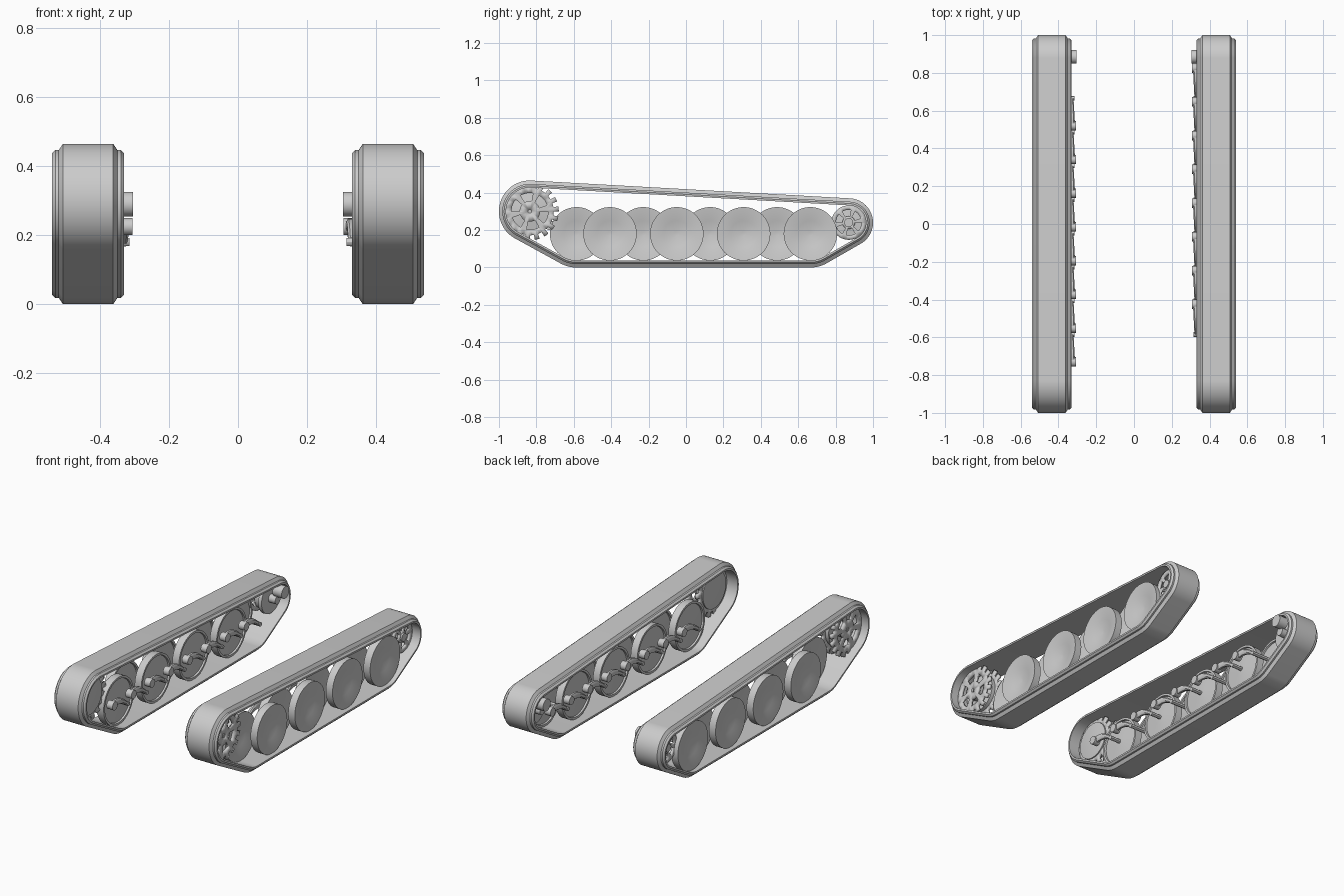
import bpy, bmesh, math
from mathutils import Vector

if "Cube" in bpy.data.objects:
    bpy.data.objects.remove(bpy.data.objects["Cube"])

STEEL = bpy.data.materials.new("plain_grey")
STEEL.use_nodes = True
GREY = (0.6, 0.6, 0.6, 1)
STEEL.diffuse_color = GREY
STEEL.node_tree.nodes["Principled BSDF"].inputs["Base Color"].default_value = GREY

SPROCKET = Vector((-0.835, 0.30))
IDLER = Vector((0.87, 0.24))
WHEEL_Z, WHEEL_R = 0.18, 0.143
WHEEL_Y = [-0.585 + 0.1786 * i for i in range(8)]


def finish(name, bm, smooth=30, solid=0):
    bmesh.ops.recalc_face_normals(bm, faces=bm.faces)
    mesh = bpy.data.meshes.new(name)
    bm.to_mesh(mesh)
    bm.free()
    ob = bpy.data.objects.new(name, mesh)
    bpy.context.collection.objects.link(ob)
    mesh.materials.append(STEEL)
    if solid:
        mod = ob.modifiers.new("thickness", "SOLIDIFY")
        mod.thickness, mod.offset = solid, 0
    if smooth:
        bpy.ops.object.select_all(action="DESELECT")
        bpy.context.view_layer.objects.active = ob
        ob.select_set(True)
        bpy.ops.object.shade_smooth_by_angle(angle=math.radians(smooth))
    return ob


def skin(bm, rings, closed):
    """Bridge successive rings of vertices with quads."""
    count = len(rings)
    for i in range(count if closed else count - 1):
        a, b = rings[i], rings[(i + 1) % count]
        for j in range(len(a)):
            k = (j + 1) % len(a)
            bm.faces.new((a[j], a[k], b[k], b[j]))


def lathe(name, side, center, profile, n=40):
    """Spin (x, radius) points about a sideways axle; ends are capped."""
    bm = bmesh.new()
    rings = []
    for x, r in profile:
        angles = [math.tau * i / n for i in range(n)]
        rings.append([bm.verts.new((side * x, center[0] + r * math.cos(t),
                                    center[1] + r * math.sin(t))) for t in angles])
    skin(bm, rings, False)
    bm.faces.new(rings[0])
    bm.faces.new(rings[-1])
    return finish(name, bm)


def cylinder(name, side, center, x0, x1, r, n=20):
    return lathe(name, side, center, [(x0, r), (x1, r)], n)


def polar_plate(name, side, center, x, thick, radii, keep, n=72):
    """Flat plate of polar cells; keep(ring, cell) leaves holes and teeth."""
    bm = bmesh.new()
    rings = [[bm.verts.new((side * x, center[0] + r * math.cos(math.tau * i / n),
                            center[1] + r * math.sin(math.tau * i / n)))
              for i in range(n)] for r in radii]
    for k in range(len(radii) - 1):
        for i in range(n):
            if keep(k, i):
                j = (i + 1) % n
                bm.faces.new((rings[k][i], rings[k][j], rings[k + 1][j], rings[k + 1][i]))
    loose = [v for v in bm.verts if not v.link_faces]
    bmesh.ops.delete(bm, geom=loose, context="VERTS")
    return finish(name, bm, 30, thick)


def track(name, side):
    """Belt wrapped around the sprocket, idler and the two end wheels."""
    circles = [(SPROCKET, 0.165), (IDLER, 0.13),
               (Vector((WHEEL_Y[0], WHEEL_Z)), WHEEL_Z),
               (Vector((WHEEL_Y[-1], WHEEL_Z)), WHEEL_Z)]
    half = [(0.073, 0), (0.085, 0.018), (0.095, 0.018), (0.105, 0.028), (0.105, 0.038)]
    section = half + [(-x, d) for x, d in reversed(half)]
    bm = bmesh.new()
    rings = []
    for i in range(144):
        t = math.tau * i / 144
        n = Vector((math.cos(t), math.sin(t)))
        c, r = max(circles, key=lambda q: q[0].dot(n) + q[1])
        ring = []
        for x, d in section:
            p = c + n * (r - d)
            ring.append(bm.verts.new((side * (0.435 + x), p.x, p.y)))
        rings.append(ring)
    skin(bm, rings, True)
    return finish(name, bm, 25)


def swing_arm(name, side, y0, y1):
    """Curved, tapering arm from the wheel axle up to its pivot."""
    bm = bmesh.new()
    rings = []
    for i in range(9):
        t = i / 8
        y = y0 + (y1 - y0) * t
        z = WHEEL_Z + 0.045 * t + 0.022 * math.sin(math.pi * t)
        x, h, w = 0.332 - 0.008 * t, 0.013 + 0.008 * t, 0.012
        rings.append([bm.verts.new((side * (x + a * w), y, z + b * h))
                      for a, b in ((-1, -0.5), (-0.5, -1), (0.5, -1), (1, -0.5),
                                   (1, 0.5), (0.5, 1), (-0.5, 1), (-1, 0.5))])
    skin(bm, rings, False)
    bm.faces.new(rings[0])
    bm.faces.new(rings[-1])
    return finish(name, bm, 35)


for side, label in ((1, "left"), (-1, "right")):
    track(label + "_track", side)

    # Interleaved dished road wheels, each with an axle and a trailing arm
    for i, y in enumerate(WHEEL_Y):
        c = (y, WHEEL_Z)
        x = 0.49 if i % 2 else 0.405
        tag = f"{label}_{i + 1}"
        lathe("road_wheel_" + tag, side, c,
              [(x - 0.022, 0.01), (x - 0.02, 0.04), (x - 0.012, 0.128), (x - 0.022, 0.13),
               (x - 0.022, WHEEL_R), (x + 0.022, WHEEL_R), (x + 0.022, 0.138),
               (x + 0.004, 0.07), (x - 0.006, 0.01)], 48)
        cylinder("wheel_axle_" + tag, side, c, 0.315, x - 0.015, 0.012, 12)
        pivot = y + (0.16 if side > 0 else -0.145)
        swing_arm("swing_arm_" + tag, side, y, pivot)
        cylinder("arm_pivot_" + tag, side, (pivot, 0.225), 0.306, 0.345, 0.025, 16)

    # Drive sprocket: two toothed plates with six openings around a drum
    def sprocket_cell(ring, cell):
        if ring == 1:
            return cell % 12 < 4
        return ring < 3 or cell % 4 < 2

    for part, x in (("outer", 0.485), ("inner", 0.41)):
        polar_plate(f"{label}_{part}_sprocket", side, SPROCKET, x, 0.016,
                    (0.01, 0.055, 0.098, 0.128, 0.155), sprocket_cell)
    lathe(label + "_sprocket_drum", side, SPROCKET,
          [(0.385, 0.04), (0.395, 0.11), (0.44, 0.11), (0.45, 0.05), (0.492, 0.05)])

    # Idler: spoked face, rim, backing disc and hub
    polar_plate(label + "_idler_face", side, IDLER, 0.478, 0.014,
                (0.01, 0.034, 0.068, 0.092),
                lambda ring, cell: ring != 1 or cell % 12 < 4)
    lathe(label + "_idler_drum", side, IDLER,
          [(0.39, 0.03), (0.39, 0.09), (0.41, 0.092), (0.415, 0.075),
           (0.45, 0.07), (0.455, 0.02), (0.49, 0.018)])
    cylinder(label + "_idler_hub", side, IDLER, 0.47, 0.495, 0.024, 12)

    # Tensioner crank on the inner side of the idler
    cylinder(label + "_idler_axle", side, IDLER, 0.345, 0.4, 0.025)
    cylinder(label + "_tensioner", side, (0.885, 0.29), 0.305, 0.365, 0.036)
